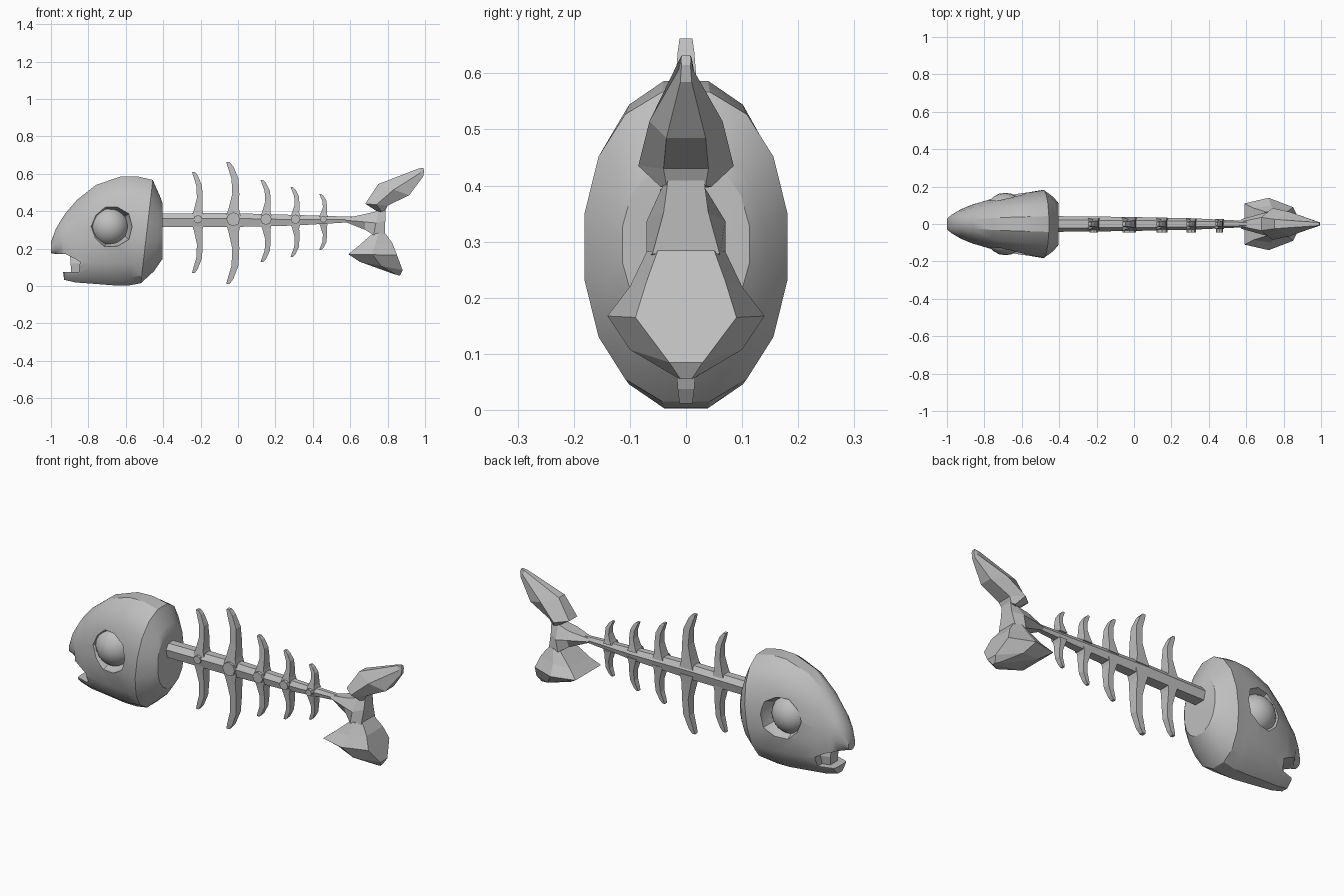
import bpy, bmesh, math
from mathutils import Vector

if "Cube" in bpy.data.objects:
    bpy.data.objects.remove(bpy.data.objects["Cube"])

bone = bpy.data.materials.new("bone_grey")
bone.diffuse_color = (0.52, 0.52, 0.52, 1)
bone.use_nodes = True
bone.node_tree.nodes["Principled BSDF"].inputs["Base Color"].default_value = bone.diffuse_color


def loft(name, rings, smooth=None):
    """Skin closed rings of equal length and cap both ends."""
    bm = bmesh.new()
    vs = [[bm.verts.new(p) for p in r] for r in rings]
    n = len(rings[0])
    for a, b in zip(vs, vs[1:]):
        for i in range(n):
            j = (i + 1) % n
            bm.faces.new((a[i], a[j], b[j], b[i]))
    bm.faces.new(vs[0])
    bm.faces.new(vs[-1])
    bmesh.ops.recalc_face_normals(bm, faces=bm.faces)
    me = bpy.data.meshes.new(name)
    bm.to_mesh(me)
    bm.free()
    ob = bpy.data.objects.new(name, me)
    bpy.context.collection.objects.link(ob)
    me.materials.append(bone)
    if smooth:
        smooth_by_angle(ob, smooth)
    return ob


def smooth_by_angle(ob, deg):
    bpy.ops.object.select_all(action='DESELECT')
    ob.select_set(True)
    bpy.context.view_layer.objects.active = ob
    bpy.ops.object.shade_smooth_by_angle(angle=math.radians(deg))


def cut(ob, cutter):
    bpy.context.view_layer.objects.active = ob
    m = ob.modifiers.new("cut", 'BOOLEAN')
    m.operation, m.solver, m.object = 'DIFFERENCE', 'EXACT', cutter
    bpy.ops.object.modifier_apply(modifier=m.name)
    bpy.data.objects.remove(cutter)


def hexring(a, b, wa, wm, wb):
    """Six-sided section between edge points a and b in xz, with half widths."""
    a, b = Vector((a[0], 0, a[1])), Vector((b[0], 0, b[1]))
    m = (a + b) / 2
    y = Vector((0, 1, 0))
    return [a - y * wa, a + y * wa, m + y * wm, b + y * wb, b - y * wb, m - y * wm]


def oval(xt, xb, zb, zt, w, n=16):
    """Upright oval section, leaning from xb at the bottom to xt at the top."""
    pts = []
    for i in range(n):
        t = 2 * math.pi * (i + 0.5) / n
        c, s = math.cos(t), math.sin(t)
        u = (math.copysign(abs(s) ** 0.95, s) + 1) / 2
        pts.append((xb + (xt - xb) * u, w * math.copysign(abs(c) ** 0.9, c),
                    zb + (zt - zb) * u))
    return pts


# Head
head = loft("head", [oval(*s) for s in (
    (-1.0, -1.0, .175, .235, .03),
    (-.975, -.975, .17, .305, .05),
    (-.94, -.945, .15, .365, .07),
    (-.92, -.93, .03, .395, .08),
    (-.86, -.87, .015, .465, .105),
    (-.76, -.76, .006, .545, .137),
    (-.63, -.65, -.003, .59, .163),
    (-.54, -.58, -.002, .592, .172),
    (-.455, -.52, .01, .572, .184),
    (-.415, -.45, .075, .48, .145),
    (-.405, -.405, .14, .45, .115))])

# Mouth notch
notch = [(-1.1, .172), (-.92, .17), (-.87, .145), (-.845, .13), (-.85, .075), (-1.1, .072)]
cut(head, loft("mouth_cutter", [[(x, y, z) for x, z in notch] for y in (-.3, .3)]))

# Eye sockets: tapered bowls with slightly uneven rims
for s in (-1, 1):
    rings = []
    for y, r in ((.09, .085), (.14, .108), (.3, .13)):
        rings.append([(-.678 + r * (1 + .05 * (i % 2)) * math.cos(i * math.pi / 5), s * y,
                       .318 + r * (1 + .05 * (i % 2)) * math.sin(i * math.pi / 5))
                      for i in range(10)])
    cut(head, loft("socket_cutter", rings))
smooth_by_angle(head, 28)

# Lump inside the mouth
loft("mouth_inside", [hexring((x, .19), (x + .01, .05), w * .7, w, w * .8)
                      for x, w in ((-.9, .035), (-.82, .06))])

# Eyes
for s, side in ((-1, "front"), (1, "back")):
    bpy.ops.mesh.primitive_uv_sphere_add(segments=20, ring_count=12, radius=.105,
                                         location=(-.688, s * .062, .318))
    eye = bpy.context.object
    eye.name = "eye_" + side
    eye.data.materials.append(bone)
    smooth_by_angle(eye, 40)

# Spine
loft("spine", [[(x, -w * .75, zb), (x, w * .75, zb), (x, w, zm), (x, w * .5, zt),
                (x, -w * .5, zt), (x, -w, zm)]
               for x, zb, zm, zt, w in ((-.43, .315, .36, .388, .042),
                                        (-.05, .315, .362, .39, .038),
                                        (.3, .323, .355, .38, .031),
                                        (.62, .342, .355, .37, .016))])

# Ribs (x at base, bottom, top, thickness scale) and the knobs on their front
for k, (x, zb, zt, f) in enumerate(((-.215, .07, .61, .9), (-.025, .012, .662, 1.1),
                                    (.15, .128, .567, .85), (.307, .155, .528, .75),
                                    (.457, .193, .492, .65)), 1):
    for tip, z0, part in ((zt, .37, "upper"), (zb, .335, "lower")):
        rings = []
        for t, dx, w, d in ((0, 0, .036, .034), (.15, .002, .025, .03), (.42, .012, .017, .024),
                            (.7, .008, .017, .019), (.92, -.014, .014, .014), (1, -.026, .008, .011)):
            z, c = z0 + (tip - z0) * t, x + dx * f
            wx, wy = w * f, d * (.5 + .5 * f)
            rings.append([(c - wx, -wy, z), (c + wx, -wy, z), (c + wx, wy, z), (c - wx, wy, z)])
        loft(f"rib_{k}_{part}", rings)
    r = (.022, .037, .03, .025, .018)[k - 1]
    loft(f"knob_{k}", [[(x + r * math.cos(i * math.pi / 4), y, .357 + r * math.sin(i * math.pi / 4))
                        for i in range(8)] for y in (-.046, -.01)])

# Tail root
loft("tail_root", [hexring(*s) for s in (
    ((.57, .362), (.575, .342), .012, .025, .012),
    ((.68, .385), (.68, .30), .035, .055, .04),
    ((.75, .402), (.725, .272), .03, .07, .07),
    ((.79, .425), (.785, .278), .03, .04, .06))])

# Upper tail lobe
loft("tail_upper", [hexring(*s) for s in (
    ((.75, .395), (.785, .40), .025, .045, .035),
    ((.68, .44), (.80, .43), .035, .085, .04),
    ((.75, .545), (.915, .485), .025, .065, .035),
    ((.965, .628), (.99, .585), .01, .013, .01),
    ((.99, .632), (.995, .615), .008, .009, .008))])

# Lower tail lobe
loft("tail_lower", [hexring(*s) for s in (
    ((.72, .28), (.785, .285), .06, .07, .05),
    ((.64, .21), (.825, .23), .085, .10, .07),
    ((.59, .17), (.85, .165), .11, .14, .09),
    ((.65, .13), (.88, .085), .07, .10, .03),
    ((.83, .065), (.865, .055), .015, .02, .01))])
